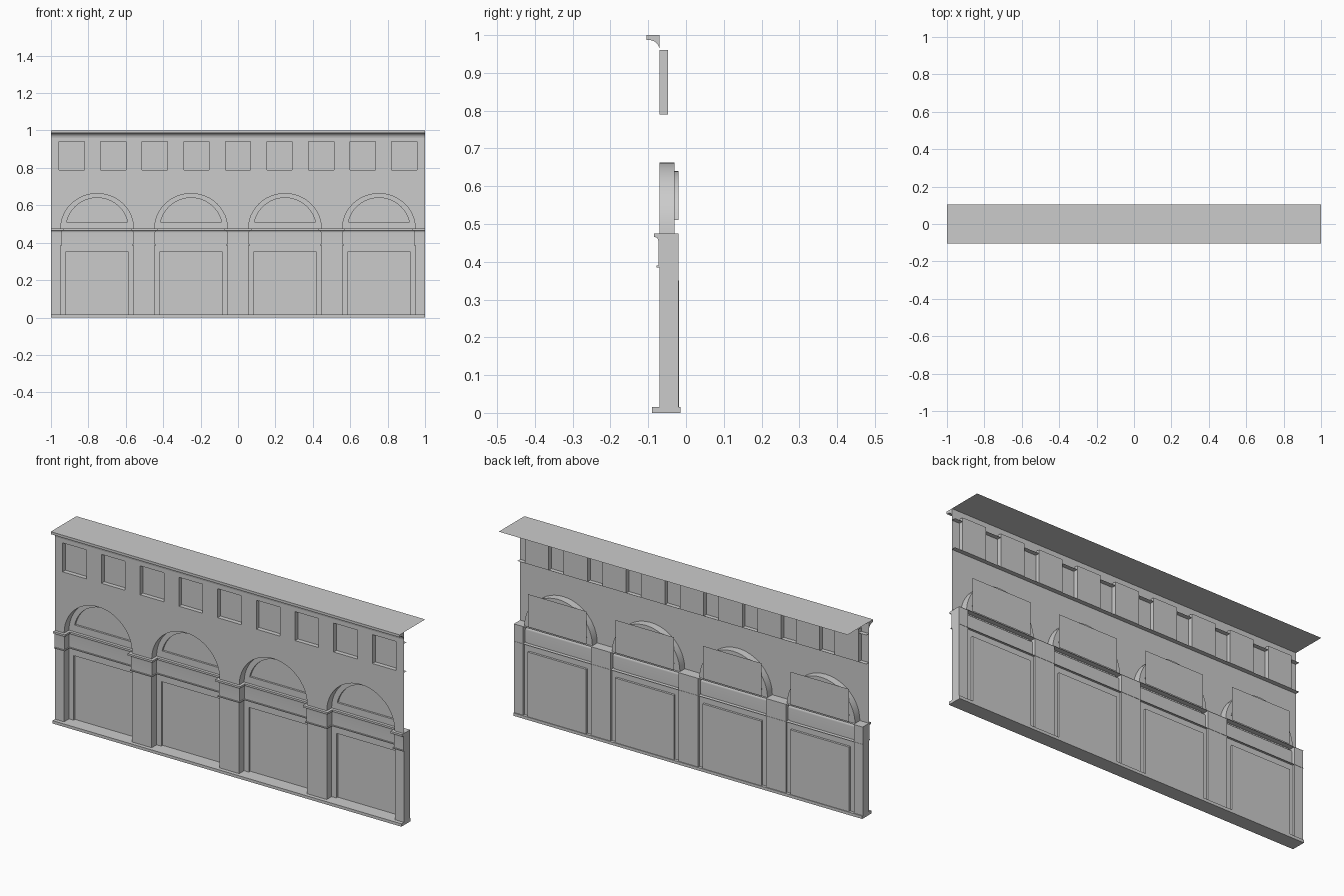
import bpy, bmesh, math
from mathutils import Vector

cube = bpy.data.objects.get("Cube")
if cube:
    bpy.data.objects.remove(cube, do_unlink=True)

stone = bpy.data.materials.new("grey_stone")
stone.use_nodes = True
grey = (0.6, 0.6, 0.6, 1)
stone.diffuse_color = grey
stone.node_tree.nodes["Principled BSDF"].inputs["Base Color"].default_value = grey

FRONT, BACK = -0.07, -0.02       # pier front and back faces
RING, PANE = -0.03, -0.0185      # recess wall and door panel depths
WINDOW_BACK = -0.047
PLINTH, BAND_LOW, BAND_TOP = 0.015, 0.385, 0.475
BAY_HALF, DOOR_HALF, DOOR_TOP = 0.195, 0.168, 0.35
SILL, LINTEL = 0.79, 0.94
BAYS = [-0.753 + 0.502 * i for i in range(4)]
WINDOWS = [-0.888 + 0.222 * i for i in range(9)]


def finish(name, bm):
    """Face the front, shade smooth with sharp corners, and add the object."""
    for f in bm.faces:
        f.normal_update()
        if f.normal.y > 0.01:
            f.normal_flip()
        f.smooth = True
    for e in bm.edges:
        e.smooth = e.calc_face_angle(math.pi) < math.radians(30)
    mesh = bpy.data.meshes.new(name)
    bm.to_mesh(mesh)
    bm.free()
    mesh.materials.append(stone)
    bpy.context.collection.objects.link(bpy.data.objects.new(name, mesh))


def strip(name, rows):
    """Quads between successive rows of points."""
    bm = bmesh.new()
    vs = [[bm.verts.new(p) for p in row] for row in rows]
    for a, b in zip(vs, vs[1:]):
        for i in range(len(a) - 1):
            bm.faces.new((a[i], a[i + 1], b[i + 1], b[i]))
    finish(name, bm)


def sheet(name, loops, normal=(0, -1, 0)):
    """Flat sheet from an outline followed by hole outlines."""
    bm = bmesh.new()
    edges = []
    for loop in loops:
        vs = [bm.verts.new(p) for p in loop]
        edges += [bm.edges.new((vs[i - 1], vs[i])) for i in range(len(vs))]
    bmesh.ops.triangle_fill(bm, edges=edges, use_beauty=True, normal=Vector(normal))
    finish(name, bm)


def at(points, y):
    return [(x, y, z) for x, z in points]


def rect(x0, x1, z0, z1):
    return [(x0, z0), (x1, z0), (x1, z1), (x0, z1)]


def level(name, x0, x1, y0, y1, z):
    strip(name, [[(x0, y0, z), (x1, y0, z)], [(x0, y1, z), (x1, y1, z)]])


def arch(cx, half, rise, base, steps=24):
    """Arch outline from left foot to right foot, cut off at base height."""
    start = math.asin((base - BAND_TOP) / rise)
    out = []
    for i in range(steps + 1):
        a = math.pi - start - (math.pi - 2 * start) * i / steps
        out.append((cx + half * math.cos(a), BAND_TOP + rise * math.sin(a)))
    return out


def cove(d, z, width, height, steps=6):
    """Hollow curve rising from the wall and bending outwards."""
    turns = [math.pi / 2 * i / steps for i in range(steps + 1)]
    return [(d + width * (1 - math.cos(a)), z + height * math.sin(a)) for a in turns]


# Upper wall with arch bites and square window openings
outline = [(-1, BAND_TOP)]
for cx in BAYS:
    outline += arch(cx, BAY_HALF, 0.188, BAND_TOP)
outline += [(1, BAND_TOP), (1, 1), (-1, 1)]
holes = [at(rect(x - 0.068, x + 0.068, SILL, LINTEL), FRONT) for x in WINDOWS]
sheet("upper_wall", [at(outline, FRONT)] + holes)

# Window recesses
level("window_sill", -1, 1, FRONT, WINDOW_BACK, SILL)
level("window_lintel", -1, 1, FRONT, WINDOW_BACK, LINTEL)
for x in WINDOWS:
    sheet("window_panel", [at(rect(x - 0.068, x + 0.068, SILL, 0.96), WINDOW_BACK)])
    for side in (-0.068, 0.068):
        edge = [(x + side, SILL), (x + side, 0.96)]
        strip("window_reveal", [at(edge, FRONT), at(edge, WINDOW_BACK)])

# Arches and lower bays
for cx in BAYS:
    outer = arch(cx, BAY_HALF, 0.188, BAND_TOP)
    inner = arch(cx, 0.167, 0.165, 0.51)
    strip("arch_reveal", [at(outer, FRONT), at(outer, RING)])
    sheet("arch_ring", [at(outer, RING), at(inner, RING)])
    strip("arch_inner_reveal", [at(inner, RING), at(inner, BACK)])
    sill = [inner[0], inner[-1]]
    strip("arch_inner_sill", [at(sill, RING), at(sill, BACK)])
    sheet("arch_panel", [at(rect(cx - DOOR_HALF, cx + DOOR_HALF, 0.48, 0.65), BACK)])

    l, r = cx - BAY_HALF, cx + BAY_HALF
    dl, dr = cx - DOOR_HALF, cx + DOOR_HALF
    door = [(dl, PLINTH), (dl, DOOR_TOP), (dr, DOOR_TOP), (dr, PLINTH)]
    frame = door + [(r, PLINTH), (r, BAND_LOW), (l, BAND_LOW), (l, PLINTH)]
    sheet("bay_frame", [at(frame, RING)])
    strip("door_reveal", [at(door, RING), at(door, PANE)])
    sheet("door_panel", [at(door, PANE)])
    for x in (l, r):
        edge = [(x, PLINTH), (x, BAND_TOP)]
        strip("pier_side", [at(edge, FRONT), at(edge, BACK)])

# Piers between the bays, closed at the back
edges = [-1] + [cx + s for cx in BAYS for s in (-BAY_HALF, BAY_HALF)] + [1]
for x0, x1 in zip(edges[::2], edges[1::2]):
    sheet("pier_front", [at(rect(x0, x1, PLINTH, BAND_LOW), FRONT)])
    sheet("pier_back", [at(rect(x0, x1, PLINTH, BAND_TOP), BACK)])
    level("pier_top", x0, x1, FRONT, RING, BAND_TOP)

# Ledges running behind the band
for z in (BAND_LOW, BAND_TOP):
    level("band_ledge", -1, 1, RING, PANE, z)

# Moulded band that wraps in and out of every bay: (projection, height)
band = [(0, BAND_LOW), (0.008, BAND_LOW), (0.008, 0.39), (0.003, 0.39)]
band += cove(0.003, 0.453, 0.008, 0.012)
band += [(0.015, 0.465), (0.015, BAND_TOP), (0, BAND_TOP)]
path = [(-1, FRONT, 0)]
for cx in BAYS:
    path += [(cx - BAY_HALF, FRONT, 1), (cx - BAY_HALF, RING, 1),
             (cx + BAY_HALF, RING, -1), (cx + BAY_HALF, FRONT, -1)]
path.append((1, FRONT, 0))
strip("moulded_band", [[(x + s * d, y - d, z) for d, z in band] for x, y, s in path])

# Closed ends of the lower storey
for x in (-1, 1):
    end = [(FRONT, PLINTH)] + [(FRONT - d, z) for d, z in band]
    end += [(BACK, BAND_TOP), (BACK, PLINTH)]
    sheet("end_wall", [[(x, y, z) for y, z in end]], (1, 0, 0))

# Plinth
bm = bmesh.new()
bmesh.ops.create_cube(bm, size=1)
for v in bm.verts:
    v.co = (v.co.x * 2, v.co.y * 0.075 - 0.0525, (v.co.z + 0.5) * PLINTH)
mesh = bpy.data.meshes.new("plinth")
bm.to_mesh(mesh)
bm.free()
mesh.materials.append(stone)
bpy.context.collection.objects.link(bpy.data.objects.new("plinth", mesh))

# Crowning cornice and thin roof
crown = [(FRONT - d, z) for d, z in cove(0, 0.96, 0.028, 0.027)]
crown += [(-0.105, 0.987), (-0.105, 1)]
strip("cornice", [[(x, y, z) for y, z in crown] for x in (-1, 1)])
for x in (-1, 1):
    sheet("cornice_end", [[(x, y, z) for y, z in crown + [(FRONT, 1)]]], (1, 0, 0))
level("roof", -1, 1, -0.105, 0.105, 1)
